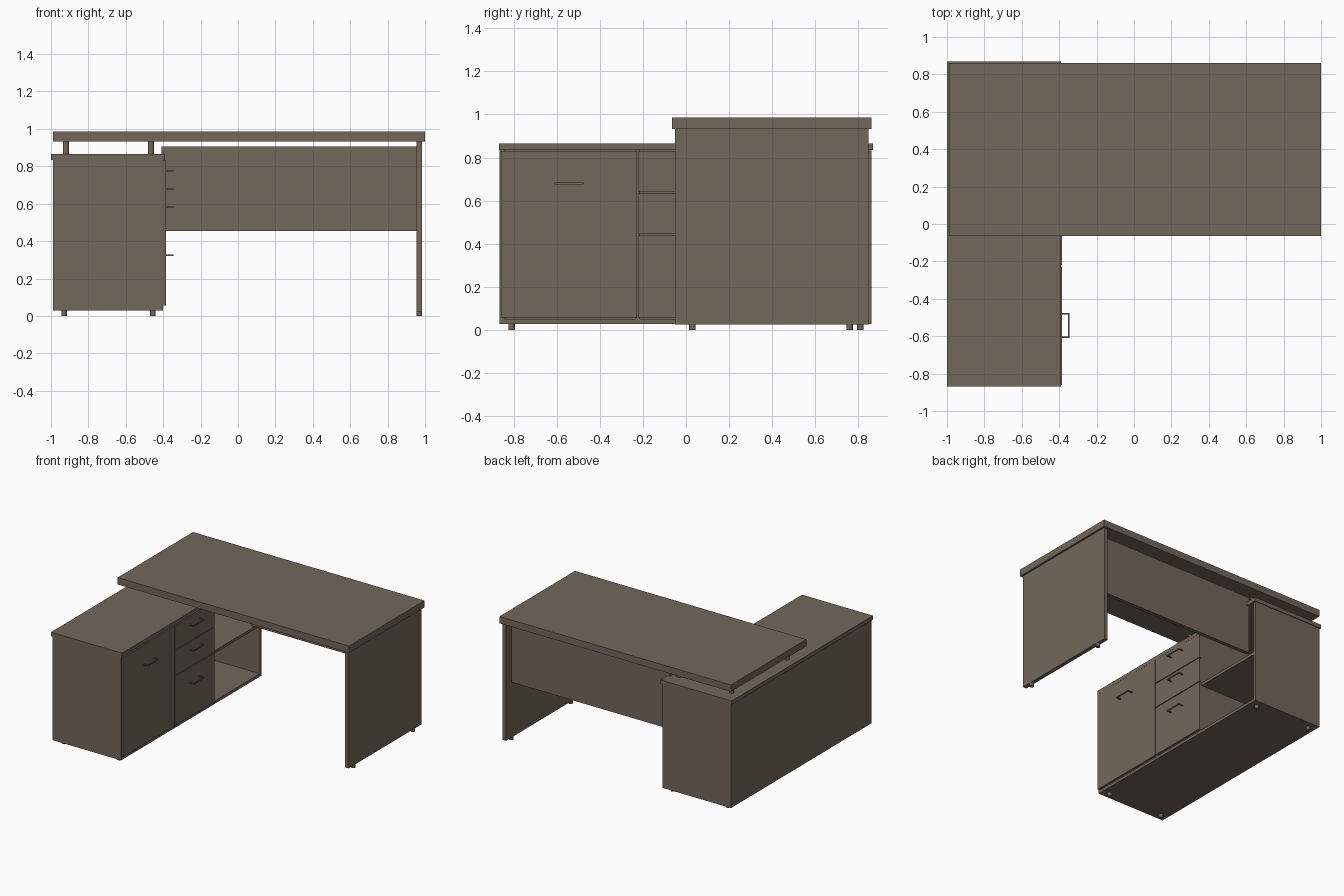
import bpy

if "Cube" in bpy.data.objects:
    bpy.data.objects.remove(bpy.data.objects["Cube"], do_unlink=True)

wood = bpy.data.materials.new("taupe_wood")
wood.use_nodes = True
COLOUR = (0.17, 0.135, 0.104, 1)
wood.diffuse_color = COLOUR
wood.node_tree.nodes["Principled BSDF"].inputs["Base Color"].default_value = COLOUR


def box(name, x, y, z):
    """Board spanning the given (min, max) ranges."""
    bpy.ops.mesh.primitive_cube_add(size=1, location=[sum(r) / 2 for r in (x, y, z)])
    ob = bpy.context.object
    ob.name = name
    ob.scale = [r[1] - r[0] for r in (x, y, z)]
    bpy.ops.object.transform_apply(location=False, rotation=False, scale=True)
    ob.data.materials.append(wood)
    return ob


def peg(name, x, y, z0, z1, radius):
    """Upright round post."""
    bpy.ops.mesh.primitive_cylinder_add(vertices=20, radius=radius, depth=z1 - z0,
                                        location=(x, y, (z0 + z1) / 2))
    ob = bpy.context.object
    ob.name = name
    ob.data.materials.append(wood)
    bpy.ops.object.shade_smooth_by_angle()
    return ob


def handle(name, y, z):
    """Slim bar pull with two stems."""
    h = 0.004
    box(name + "_bar", (-0.352, -0.345), (y - 0.067, y + 0.067), (z - h, z + h))
    for side in (-1, 1):
        c = y + side * 0.063
        box(name + "_stem", (-0.386, -0.351), (c - h, c + h), (z - h, z + h))


# Desk top, end panel and modesty panel
box("desk_top", (-0.99, 1), (-0.065, 0.862), (0.932, 0.985))
box("end_panel", (0.955, 0.985), (-0.05, 0.847), (0.025, 0.932))
box("modesty_panel", (-0.41, 0.955), (0.75, 0.78), (0.455, 0.905))
for y in (0.03, 0.76):
    peg("end_panel_foot", 0.97, y, 0, 0.025, 0.015)
for x in (-0.92, -0.465):
    for y in (0.07, 0.75):
        peg("top_support", x, y, 0.865, 0.932, 0.016)

# Cabinet carcass
BODY = (-0.99, -0.4)
box("cabinet_top", (-1, -0.39), (-0.868, 0.868), (0.835, 0.865))
box("cabinet_bottom", BODY, (-0.865, 0.862), (0.028, 0.05))
box("cabinet_back", (-0.99, -0.972), (-0.864, 0.861), (0.05, 0.835))
for name, y in (("front_side", (-0.865, -0.843)), ("back_side", (0.84, 0.862)),
                ("door_divider", (-0.236, -0.214)), ("drawer_divider", (0.24, 0.262))):
    box("cabinet_" + name, BODY, y, (0.05, 0.835))
box("open_shelf", (-0.972, -0.405), (0.262, 0.84), (0.415, 0.437))
for x in (-0.93, -0.455):
    for y in (-0.81, 0.81):
        peg("cabinet_foot", x, y, 0, 0.028, 0.015)

# Door and drawer fronts with handles
FRONT = (-0.4, -0.385)
box("door", FRONT, (-0.86, -0.228), (0.055, 0.83))
handle("door_handle", -0.543, 0.68)
for z, grip in (((0.642, 0.83), 0.775), ((0.444, 0.636), 0.58), ((0.055, 0.438), 0.325)):
    box("drawer_front", FRONT, (-0.222, 0.26), z)
    handle("drawer_handle", 0.015, grip)
